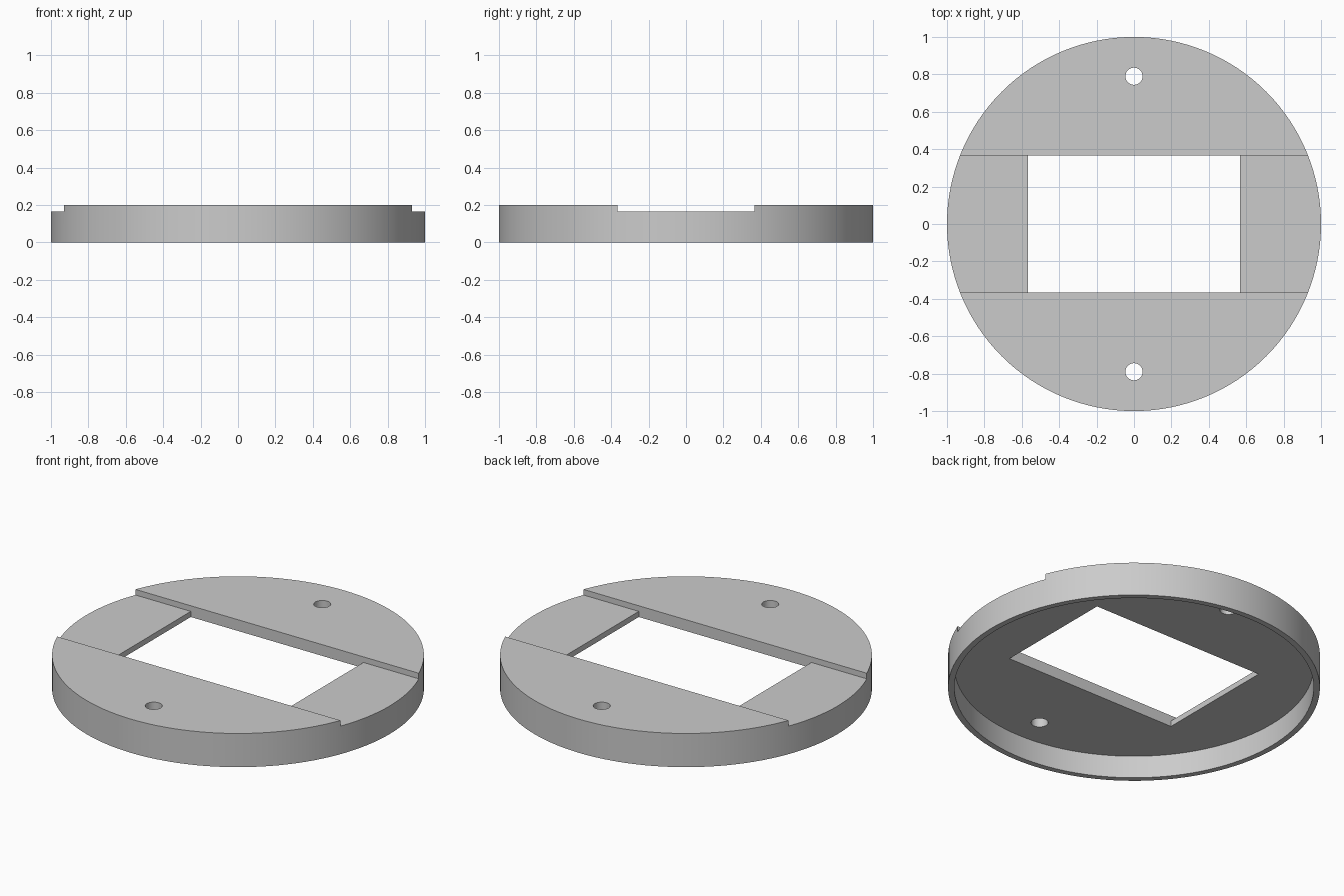
import bpy
import math

cube = bpy.data.objects.get("Cube")
if cube:
    bpy.data.objects.remove(cube, do_unlink=True)

# Main sizes
UNIT = 1 / 30
HEIGHT = 6 * UNIT
SLOT_FLOOR = 5 * UNIT
CAVITY_TOP = 4 * UNIT
WINDOW_X, WINDOW_Y = 17 * UNIT, 11 * UNIT
HOLE_Y, HOLE_R = 0.79, 0.046

grey = bpy.data.materials.new("plain grey")
grey.use_nodes = True
colour = (0.6, 0.6, 0.6, 1)
grey.diffuse_color = colour
grey.node_tree.nodes["Principled BSDF"].inputs["Base Color"].default_value = colour


def cylinder(name, radius, z0, z1, y=0, sides=128):
    bpy.ops.mesh.primitive_cylinder_add(vertices=sides, radius=radius, depth=z1 - z0,
                                        location=(0, y, (z0 + z1) / 2))
    obj = bpy.context.object
    obj.name = name
    return obj


def box(name, half_x, half_y, z0, z1):
    bpy.ops.mesh.primitive_cube_add(size=2, location=(0, 0, (z0 + z1) / 2))
    obj = bpy.context.object
    obj.name = name
    obj.scale = (half_x, half_y, (z1 - z0) / 2)
    bpy.ops.object.transform_apply(location=False, rotation=False, scale=True)
    return obj


def cut(target, cutter):
    mod = target.modifiers.new(cutter.name, 'BOOLEAN')
    mod.operation = 'DIFFERENCE'
    mod.solver = 'EXACT'
    mod.object = cutter
    cutter.hide_render = True
    bpy.ops.object.select_all(action='DESELECT')
    bpy.context.view_layer.objects.active = target
    target.select_set(True)
    bpy.ops.object.modifier_apply(modifier=mod.name)
    bpy.data.objects.remove(cutter, do_unlink=True)


# Round cover plate
plate = cylinder("round_cover_plate", 1, 0, HEIGHT)

# Hollow underside, leaving a thin rim
cut(plate, cylinder("underside_cavity", 1 - UNIT, -0.1, CAVITY_TOP))

# Shallow slot across the top and the rectangular window through it
cut(plate, box("top_slot", 1.2, WINDOW_Y, SLOT_FLOOR, 0.4))
cut(plate, box("window", WINDOW_X, WINDOW_Y, -0.1, 0.4))

# Screw holes at front and back
for side in (-1, 1):
    cut(plate, cylinder("screw_hole", HOLE_R, -0.1, 0.4, side * HOLE_Y, 32))

plate.data.materials.clear()
plate.data.materials.append(grey)
for face in plate.data.polygons:
    face.material_index = 0
bpy.ops.object.shade_smooth_by_angle(angle=math.radians(30))
